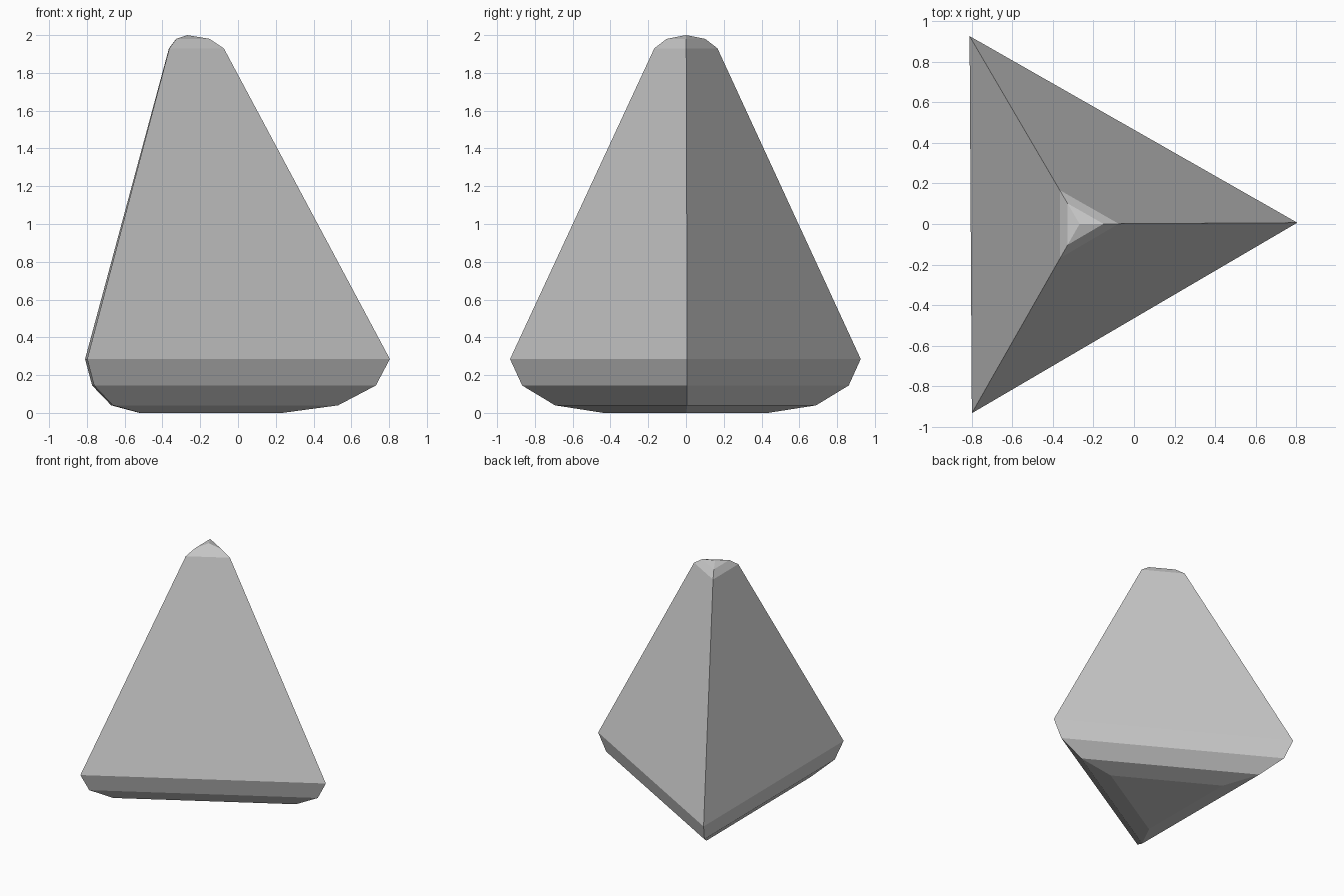
import bpy, bmesh, math

if "Cube" in bpy.data.objects:
    bpy.data.objects.remove(bpy.data.objects["Cube"])

# Three-sided turned body: (radius, height) rings from base to cap
RINGS = [(0.503, 0.0), (0.798, 0.04), (0.998, 0.145), (1.072, 0.285),
         (0.193, 1.93), (0.118, 1.98)]
AXIS_X, TURN, SIDES = -0.268, 0.006, 3

grey = bpy.data.materials.new("light grey")
grey.diffuse_color = (0.6, 0.6, 0.6, 1)
grey.use_nodes = True
grey.node_tree.nodes["Principled BSDF"].inputs["Base Color"].default_value = grey.diffuse_color

bm = bmesh.new()


def ring(radius, z):
    angles = [TURN + 2 * math.pi * i / SIDES for i in range(SIDES)]
    return [bm.verts.new((AXIS_X + radius * math.cos(a), radius * math.sin(a), z))
            for a in angles]


loops = [ring(r, z) for r, z in RINGS]

# Side bands
for low, high in zip(loops, loops[1:]):
    for i in range(SIDES):
        j = (i + 1) % SIDES
        bm.faces.new((low[i], low[j], high[j], high[i]))

# Flat base and pointed cap
bm.faces.new(loops[0][::-1])
tip = bm.verts.new((AXIS_X, 0, 2.0))
for i in range(SIDES):
    bm.faces.new((loops[-1][i], loops[-1][(i + 1) % SIDES], tip))

bmesh.ops.recalc_face_normals(bm, faces=bm.faces)
mesh = bpy.data.meshes.new("pyramid_body")
bm.to_mesh(mesh)
bm.free()
mesh.materials.append(grey)
body = bpy.data.objects.new("pyramid_body", mesh)
bpy.context.collection.objects.link(body)
